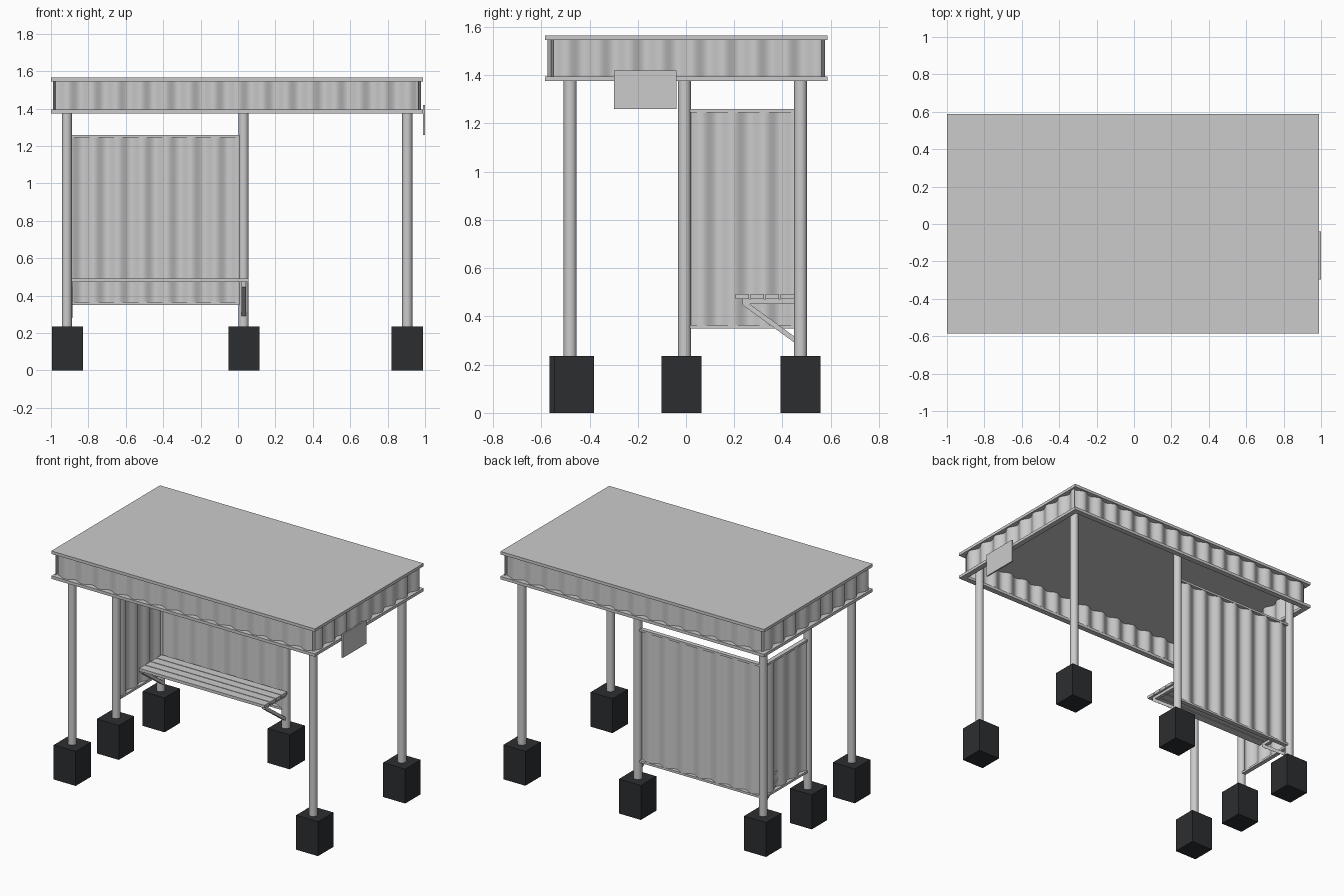
import bpy, bmesh, math
from mathutils import Vector

if "Cube" in bpy.data.objects:
    bpy.data.objects.remove(bpy.data.objects["Cube"])

dark = bpy.data.materials.new("dark_footing")
dark.diffuse_color = (0.025, 0.027, 0.03, 1)
dark.use_nodes = True
dark.node_tree.nodes["Principled BSDF"].inputs["Base Color"].default_value = dark.diffuse_color


def finish(name, bm, mat=None, smooth=False):
    bmesh.ops.recalc_face_normals(bm, faces=bm.faces)
    me = bpy.data.meshes.new(name)
    bm.to_mesh(me)
    bm.free()
    for p in me.polygons:
        p.use_smooth = smooth
    ob = bpy.data.objects.new(name, me)
    bpy.context.collection.objects.link(ob)
    if mat:
        me.materials.append(mat)
    if smooth:
        bpy.ops.object.select_all(action='DESELECT')
        ob.select_set(True)
        bpy.context.view_layer.objects.active = ob
        bpy.ops.object.shade_smooth_by_angle(angle=math.radians(40))
    return ob


def box(name, x, y, z, mat=None):
    bm = bmesh.new()
    bmesh.ops.create_cube(bm, size=1)
    for v in bm.verts:
        v.co = [(r[0] + r[1]) / 2 + c * (r[1] - r[0]) for r, c in zip((x, y, z), v.co)]
    return finish(name, bm, mat)


def post(name, x, y, z0, z1, r=0.027):
    bm = bmesh.new()
    bmesh.ops.create_cone(bm, cap_ends=True, segments=24, radius1=r, radius2=r, depth=z1 - z0)
    bmesh.ops.translate(bm, verts=bm.verts, vec=(x, y, (z0 + z1) / 2))
    return finish(name, bm, smooth=True)


def sheet(name, a, b, z0, z1, pitch=0.13, amp=0.013, t=0.003):
    """Corrugated sheet standing on the line from a to b."""
    a, b = Vector(a), Vector(b)
    d = (b - a).normalized()
    n = Vector((-d.y, d.x))
    length = (b - a).length
    steps = round(length / pitch * 12)
    bm = bmesh.new()
    rings = []
    for i in range(steps + 1):
        s = length * i / steps
        off = amp * math.cos(2 * math.pi * s / pitch)
        p, q = [a + d * s + n * (off + k) for k in (-t / 2, t / 2)]
        rings.append([bm.verts.new((c.x, c.y, z)) for c, z in ((p, z0), (q, z0), (q, z1), (p, z1))])
    for r, s in zip(rings, rings[1:]):
        for k in range(4):
            bm.faces.new((r[k], r[k - 1], s[k - 1], s[k]))
    bm.faces.new(rings[0])
    bm.faces.new(rings[-1])
    return finish(name, bm, smooth=True)


# Canopy: roof plate, lower ring and corrugated fascia
X0, X1, Y0, Y1 = -1.0, 0.99, -0.585, 0.587
box("roof_plate", (X0, X1), (Y0, Y1), (1.545, 1.565))
w = 0.037
for name, x, y in (("front", (X0, X1), (Y0, Y0 + w)), ("back", (X0, X1), (Y1 - w, Y1)),
                   ("left", (X0, X0 + w), (Y0 + w, Y1 - w)), ("right", (X1 - w, X1), (Y0 + w, Y1 - w))):
    box(name + "_lower_rim", x, y, (1.375, 1.395))
i = 0.025
fx0, fx1, fy0, fy1 = X0 + i, X1 - i, Y0 + i, Y1 - i
for name, a, b in (("front", (fx0, fy0), (fx1, fy0)), ("back", (fx1, fy1), (fx0, fy1)),
                   ("left", (fx0, fy1), (fx0, fy0)), ("right", (fx1, fy0), (fx1, fy1))):
    sheet(name + "_fascia", a, b, 1.395, 1.545)

# Posts on dark footings (post x, post y, footing y)
L, M, R, F, C, B = -0.915, 0.03, 0.905, -0.48, -0.006, 0.475
for name, x, y, fy in (("front_left", L, F, -0.483), ("front_right", R, F, -0.465),
                       ("middle_left", L, C, -0.018), ("back_left", L, B, 0.475),
                       ("back_middle", M, B, 0.475), ("back_right", R, B, 0.475)):
    post(name + "_post", x, y, 0.2, 1.545)
    fx = x + (0.003 if x < 0.5 else 0)
    box(name + "_footing", (fx - 0.083, fx + 0.083), (fy - 0.083, fy + 0.083), (0, 0.235), dark)

# Corrugated walls with edge rails
sheet("back_wall", (0.01, B), (-0.895, B), 0.355, 1.255)
sheet("side_wall", (L, 0.455), (L, 0.015), 0.355, 1.255)
for name, z in (("lower", (0.35, 0.365)), ("upper", (1.245, 1.26))):
    box(name + "_back_rail", (-0.895, 0.01), (B - 0.015, B + 0.015), z)
    box(name + "_side_rail", (L - 0.015, L + 0.015), (0.015, 0.455), z)

# Bench slats
for k in range(4):
    y = 0.205 + k * 0.062
    box(f"bench_slat_{k + 1}", (-0.89, 0.056), (y, y + 0.057), (0.472, 0.492))

# Bench brackets: bar under the slats and diagonal strut
for name, x in (("left", -0.897), ("right", 0.03)):
    box(name + "_bracket_bar", (x - 0.012, x + 0.012), (0.235, 0.46), (0.452, 0.472))
    bm = bmesh.new()
    vs = [bm.verts.new((x - 0.012, y, z)) for y, z in
          ((0.235, 0.472), (0.235, 0.447), (0.465, 0.28), (0.465, 0.305), (0.26, 0.454))]
    f = bm.faces.new(vs)
    ext = bmesh.ops.extrude_face_region(bm, geom=[f])["geom"]
    bmesh.ops.translate(bm, verts=[g for g in ext if isinstance(g, bmesh.types.BMVert)], vec=(0.024, 0, 0))
    finish(name + "_bracket_strut", bm)

# Plain sign plate
box("sign_plate", (0.99, 1.0), (-0.298, -0.04), (1.26, 1.42))
